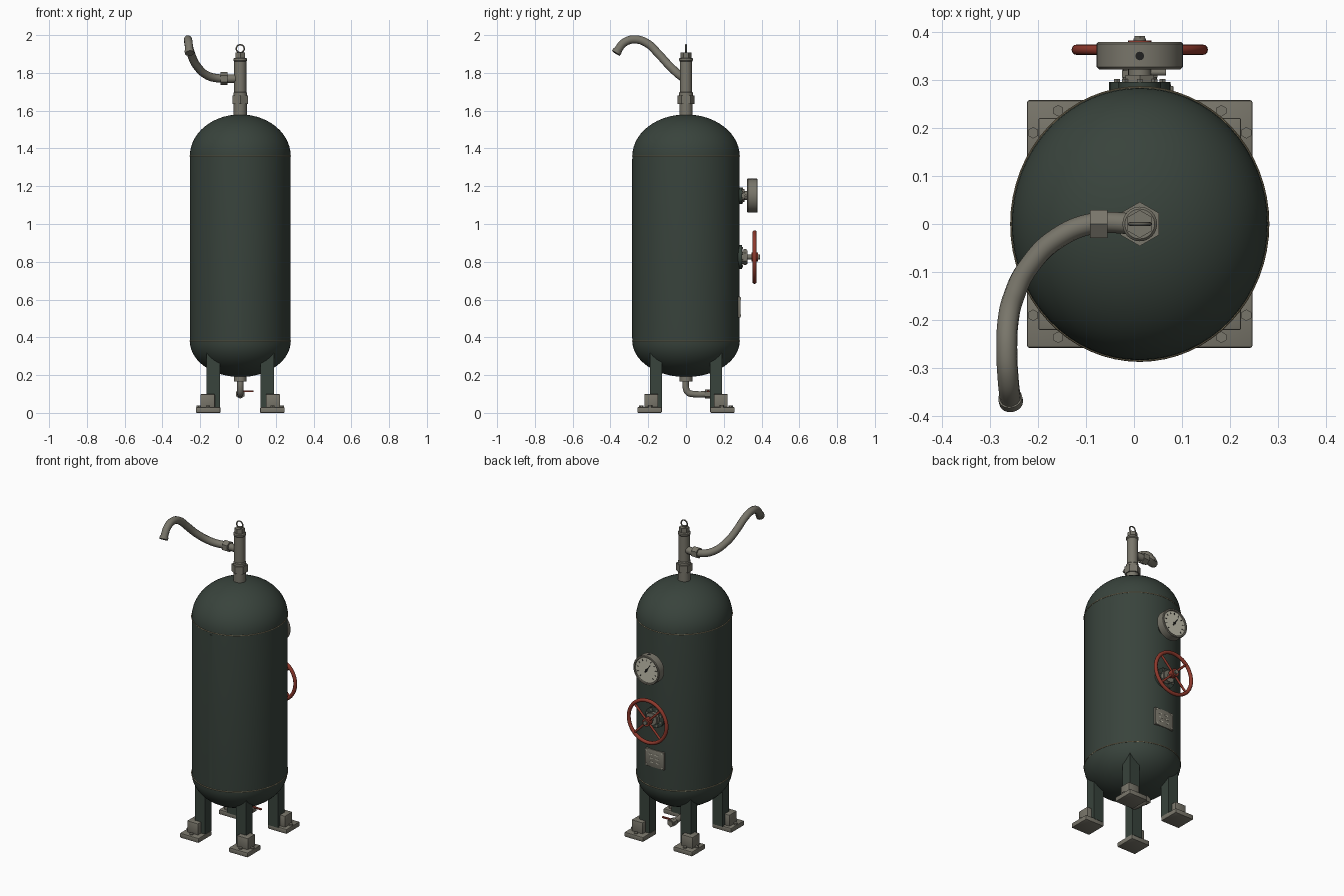
import bpy, bmesh
from math import sin, cos, pi, radians
from mathutils import Vector, Matrix

if "Cube" in bpy.data.objects:
    bpy.data.objects.remove(bpy.data.objects["Cube"])

CX = 0.012            # tank axis
RX, RY = 0.267, 0.284  # tank radii
X, Y, Z = Vector((1, 0, 0)), Vector((0, 1, 0)), Vector((0, 0, 1))
made = []


def material(name, r, g, b):
    m = bpy.data.materials.new(name)
    m.use_nodes = True
    m.diffuse_color = (r, g, b, 1)
    m.node_tree.nodes["Principled BSDF"].inputs["Base Color"].default_value = (r, g, b, 1)
    return m


GREEN = material("dark green paint", 0.040, 0.056, 0.045)
METAL = material("grey metal", 0.19, 0.18, 0.145)
RED = material("red paint", 0.27, 0.04, 0.025)
CREAM = material("cream dial", 0.55, 0.53, 0.43)
WELD = material("tan weld", 0.24, 0.20, 0.12)
BLACK = material("black", 0.015, 0.015, 0.015)


def finish(bm, name, mat, matrix=Matrix()):
    bmesh.ops.remove_doubles(bm, verts=bm.verts, dist=1e-5)
    bmesh.ops.recalc_face_normals(bm, faces=bm.faces)
    me = bpy.data.meshes.new(name)
    bm.to_mesh(me)
    bm.free()
    me.materials.append(mat)
    ob = bpy.data.objects.new(name, me)
    ob.matrix_world = matrix
    bpy.context.collection.objects.link(ob)
    made.append(ob)
    return ob


def lathe(name, profile, origin, axis, mat, seg=32, closed=False, sy=1):
    """Revolve (radius, height) points about an axis."""
    bm = bmesh.new()
    angles = [pi / 2 + 2 * pi * i / seg for i in range(seg)]
    rings = [[bm.verts.new((r * cos(a), r * sy * sin(a), h)) for a in angles]
             for r, h in profile]
    pairs = list(zip(rings, rings[1:])) + ([(rings[-1], rings[0])] if closed else [])
    for lo, hi in pairs:
        for i in range(seg):
            j = (i + 1) % seg
            bm.faces.new((lo[i], lo[j], hi[j], hi[i]))
    if not closed:
        for ring, point in ((rings[0], profile[0]), (rings[-1], profile[-1])):
            if point[0] > 0:
                bm.faces.new(ring)
    rot = axis.to_track_quat('Z', 'Y').to_matrix().to_4x4()
    return finish(bm, name, mat, Matrix.Translation(origin) @ rot)


def rod(name, a, b, r, mat, seg=24, r2=None):
    a, b = Vector(a), Vector(b)
    end = r if r2 is None else r2
    return lathe(name, [(r, 0), (end, (b - a).length)], a, b - a, mat, seg)


def torus(name, center, axis, major, minor, mat, seg=48, sides=12, sy=1):
    ring = [(major + minor * cos(2 * pi * i / sides), minor * sin(2 * pi * i / sides))
            for i in range(sides)]
    return lathe(name, ring, center, axis, mat, seg, True, sy)


def box(name, center, size, mat, bevel=0):
    bm = bmesh.new()
    bmesh.ops.create_cube(bm, size=1, matrix=Matrix.Diagonal((*size, 1)))
    if bevel:
        bmesh.ops.bevel(bm, geom=bm.edges[:], offset=bevel, segments=2,
                        profile=0.5, affect='EDGES')
    return finish(bm, name, mat, Matrix.Translation(center))


def tube(name, points, r, mat):
    cu = bpy.data.curves.new(name, 'CURVE')
    cu.dimensions = '3D'
    cu.bevel_depth, cu.bevel_resolution, cu.resolution_u = r, 4, 8
    cu.use_fill_caps = True
    sp = cu.splines.new('BEZIER')
    sp.bezier_points.add(len(points) - 1)
    for bp, p in zip(sp.bezier_points, points):
        bp.co = p
        bp.handle_left_type = bp.handle_right_type = 'AUTO'
    cu.materials.append(mat)
    ob = bpy.data.objects.new(name, cu)
    bpy.context.collection.objects.link(ob)
    bpy.ops.object.select_all(action='DESELECT')
    ob.select_set(True)
    bpy.context.view_layer.objects.active = ob
    bpy.ops.object.convert(target='MESH')
    made.append(bpy.context.view_layer.objects.active)


# Tank with domed ends and weld seams
LOW, HIGH, steps = 0.38, 1.36, 14
arc = [i / steps * pi / 2 for i in range(steps + 1)]
profile = [(RX * sin(a), LOW - 0.19 * cos(a)) for a in arc]
profile += [(RX * cos(a), HIGH + 0.22 * sin(a)) for a in arc]
profile[0], profile[-1] = (0, LOW - 0.19), (0, HIGH + 0.22)
lathe("tank", profile, (CX, 0, 0), Z, GREEN, 64, sy=RY / RX)
for label, z in (("lower", LOW), ("upper", HIGH)):
    torus(label + "_weld", (CX, 0, z), Z, RX, 0.003, WELD, 64, 6, RY / RX)
box("front_seam", (CX, -RY, 0.87), (0.014, 0.006, 0.95), GREEN)

# Four legs with clamps, foot plates and bolts
for sx, side in ((1, "left"), (-1, "right")):
    for sy, end in ((-1, "front"), (1, "back")):
        tag = end + "_" + side
        box(tag + "_leg", (CX + sx * 0.143, sy * 0.158, 0.20), (0.07, 0.064, 0.35), GREEN)
        box(tag + "_clamp", (CX + sx * 0.173, sy * 0.184, 0.062),
            (0.076, 0.074, 0.075), METAL, 0.004)
        box(tag + "_foot_plate", (CX + sx * 0.17, sy * 0.193, 0.015),
            (0.13, 0.13, 0.03), METAL, 0.005)
        for bx, by in ((0.170, 0.236), (0.222, 0.190)):
            rod(tag + "_bolt", (CX + sx * bx, sy * by, 0.028),
                (CX + sx * bx, sy * by, 0.038), 0.012, METAL, 6)

# Top neck, hex nuts, stem and lifting ring
rod("neck", (CX, 0, 1.565), (CX, 0, 1.64), 0.035, METAL)
rod("neck_nut", (CX, 0, 1.635), (CX, 0, 1.68), 0.046, METAL, 6)
lathe("stem", [(0.036, 1.67), (0.036, 1.695), (0.032, 1.70), (0.032, 1.86), (0.036, 1.865),
               (0.036, 1.875), (0.031, 1.88)], (CX, 0, 0), Z, METAL)
rod("stem_cap", (CX, 0, 1.875), (CX, 0, 1.907), 0.029, METAL, 6)
torus("lifting_ring", (CX, 0, 1.928), Y, 0.021, 0.004, METAL, 32, 8)

# Curved outlet spout
tube("spout", [(CX, 0, 1.77), (-0.09, 0, 1.77), (-0.16, -0.03, 1.785), (-0.22, -0.09, 1.84),
               (-0.25, -0.15, 1.905), (-0.262, -0.20, 1.953), (-0.265, -0.265, 1.977),
               (-0.262, -0.325, 1.962), (-0.257, -0.368, 1.91)], 0.022, METAL)
rod("spout_nut", (-0.092, 0, 1.77), (-0.055, 0, 1.77), 0.034, METAL, 6)
rod("spout_lip", (-0.258, -0.362, 1.918), (-0.256, -0.371, 1.904), 0.025, METAL)


def flange(tag, z, r, bolts):
    """Round mounting pad on the back of the tank with a ring of bolts."""
    rod(tag + "_flange", (CX, 0.265, z), (CX, 0.296, z), r, GREEN)
    for i in range(bolts):
        a = 2 * pi * (i + 0.5) / bolts
        p = Vector((CX + 0.8 * r * cos(a), 0.294, z + 0.8 * r * sin(a)))
        rod(tag + "_flange_bolt", p, p + Y * 0.008, 0.007, METAL, 6)


# Pressure gauge
GZ = 1.15
flange("gauge", GZ, 0.044, 6)
rod("gauge_stem", (CX, 0.29, GZ), (CX, 0.325, GZ), 0.024, METAL)
rod("gauge_nut", (CX, 0.296, GZ), (CX, 0.31, GZ), 0.034, METAL, 6)
rod("gauge_cock", (CX, 0.316, GZ), (CX + 0.055, 0.316, GZ), 0.007, METAL, 12)
lathe("gauge_case", [(0, 0.322), (0.085, 0.322), (0.09, 0.327), (0.09, 0.375), (0.087, 0.379),
                     (0.079, 0.379), (0.077, 0.370), (0, 0.370)], (CX, 0, GZ), Y, METAL, 48)
rod("gauge_dial", (CX, 0.368, GZ), (CX, 0.372, GZ), 0.077, CREAM, 48)
rod("gauge_screw", (CX, 0.35, GZ + 0.085), (CX, 0.35, GZ + 0.092), 0.009, BLACK, 16)
dial = Vector((CX, 0.373, GZ))
for i in range(11):
    a = radians(-45 + 27 * i)
    d = Vector((cos(a), 0, sin(a)))
    rod("dial_tick", dial + d * 0.057, dial + d * 0.068, 0.002, BLACK, 6)
aim = Vector((-0.55, 0, 0.83))
rod("gauge_needle", dial - aim * 0.018, dial + aim * 0.05, 0.004, BLACK, 6, 0.001)
rod("needle_hub", dial, dial + Y * 0.004, 0.008, BLACK, 16)

# Valve with red handwheel
WZ = 0.825
flange("valve", WZ, 0.064, 8)
rod("valve_body", (CX, 0.29, WZ), (CX, 0.325, WZ), 0.036, METAL)
rod("valve_nut", (CX, 0.305, WZ), (CX, 0.32, WZ), 0.043, METAL, 6)
rod("valve_stem", (CX, 0.32, WZ), (CX, 0.386, WZ), 0.013, METAL)
rod("valve_stem_nut", (CX, 0.378, WZ), (CX, 0.392, WZ), 0.013, METAL, 6)
torus("handwheel_rim", (CX, 0.363, WZ), Y, 0.131, 0.011, RED)
rod("handwheel_hub", (CX, 0.348, WZ), (CX, 0.382, WZ), 0.024, RED)
for i in range(4):
    a = pi / 4 + i * pi / 2
    rod("handwheel_spoke", (CX, 0.363, WZ),
        (CX + 0.13 * cos(a), 0.363, WZ + 0.13 * sin(a)), 0.007, RED, 12)

# Data plate with rivets and plain raised bars
PX, PZ = CX + 0.005, 0.56
box("data_plate", (PX, 0.281, PZ), (0.13, 0.014, 0.11), METAL, 0.002)
for sx in (-1, 1):
    for sz in (-1, 1):
        p = Vector((PX + sx * 0.055, 0.287, PZ + sz * 0.045))
        rod("plate_rivet", p, p + Y * 0.004, 0.005, CREAM, 10)
for i in range(3):
    for j in range(2):
        box("plate_bar", (PX - 0.022 + 0.042 * j + 0.004 * i, 0.288, PZ + 0.024 * (i - 1)),
            (0.022, 0.003, 0.006), CREAM)

# Bottom drain with elbow and red lever
rod("drain_collar", (CX, 0, 0.165), (CX, 0, 0.20), 0.034, METAL)
tube("drain_pipe", [(CX, 0, 0.18), (CX, 0, 0.13), (CX, 0.012, 0.107), (CX, 0.036, 0.1),
                    (CX, 0.14, 0.1)], 0.017, METAL)
rod("drain_valve", (CX, 0.10, 0.1), (CX, 0.135, 0.1), 0.025, METAL, 6)
rod("drain_valve_stem", (CX, 0.118, 0.1), (CX, 0.118, 0.122), 0.009, METAL, 12)
box("drain_lever", (CX + 0.032, 0.118, 0.115), (0.075, 0.014, 0.008), RED, 0.002)

# Smooth shading with sharp edges kept
bpy.ops.object.select_all(action='DESELECT')
for ob in made:
    ob.select_set(True)
bpy.context.view_layer.objects.active = made[0]
bpy.ops.object.shade_smooth_by_angle(angle=radians(35))
